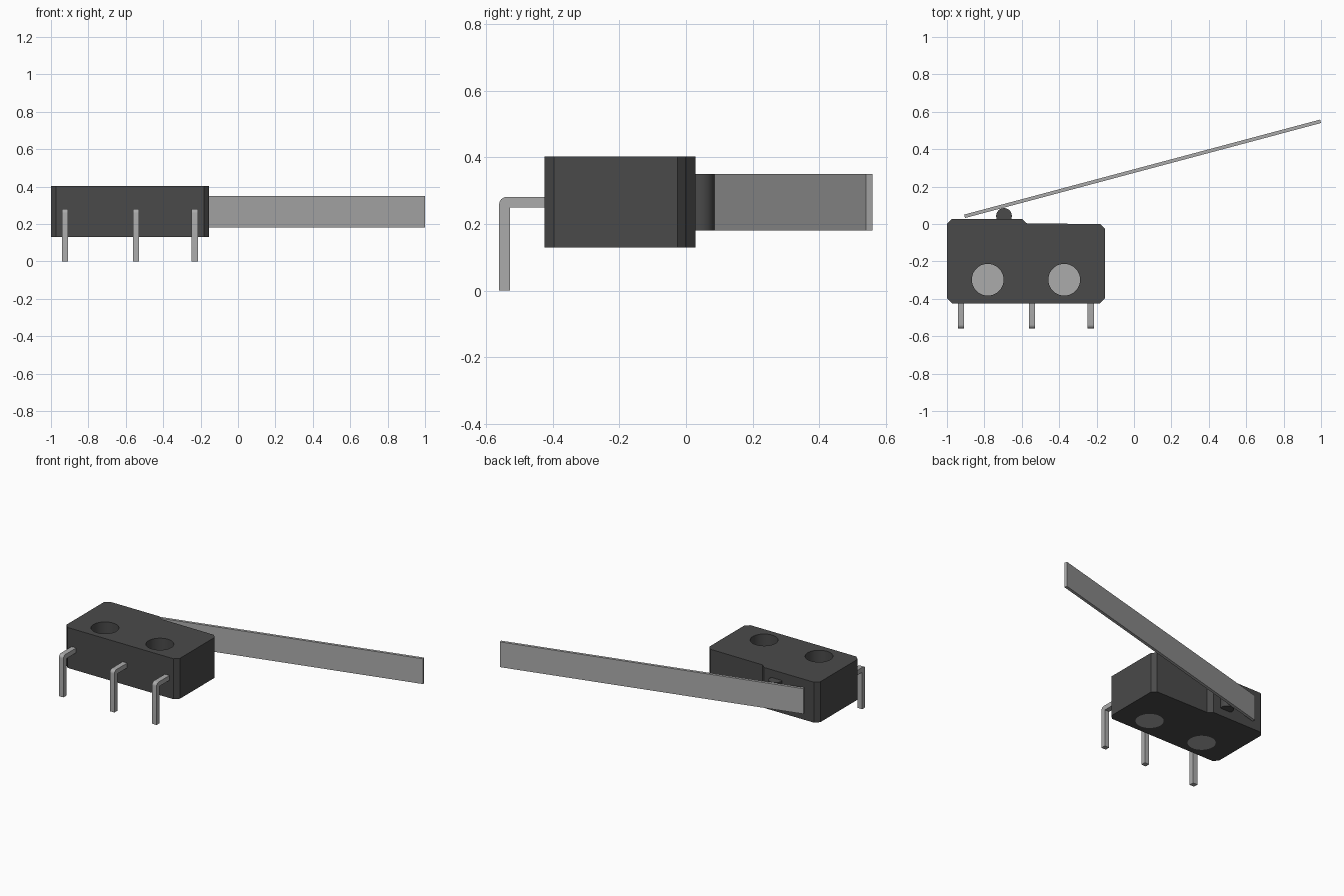
import bpy, bmesh, math
from mathutils import Vector

cube = bpy.data.objects.get("Cube")
if cube:
    bpy.data.objects.remove(cube, do_unlink=True)


def make_material(name, value):
    mat = bpy.data.materials.new(name)
    mat.use_nodes = True
    color = (value, value, value, 1)
    mat.diffuse_color = color
    mat.node_tree.nodes["Principled BSDF"].inputs["Base Color"].default_value = color
    return mat


dark = make_material("dark grey plastic", 0.068)
metal = make_material("light grey metal", 0.41)


def prism(name, points, axis, start, end, mat):
    """Extrude a closed 2D profile along x (points are y, z) or z (points are x, y)."""
    bm = bmesh.new()
    place = (lambda p: (start, p[0], p[1])) if axis == "x" else (lambda p: (p[0], p[1], start))
    face = bm.faces.new([bm.verts.new(place(p)) for p in points])
    move = Vector((end - start, 0, 0)) if axis == "x" else Vector((0, 0, end - start))
    ext = bmesh.ops.extrude_face_region(bm, geom=[face])
    bmesh.ops.translate(bm, vec=move, verts=[v for v in ext["geom"] if isinstance(v, bmesh.types.BMVert)])
    bmesh.ops.recalc_face_normals(bm, faces=bm.faces)
    mesh = bpy.data.meshes.new(name)
    bm.to_mesh(mesh)
    bm.free()
    mesh.materials.append(mat)
    obj = bpy.data.objects.new(name, mesh)
    bpy.context.collection.objects.link(obj)
    return obj


def circle(cx, cy, r, n=48):
    return [(cx + r * math.cos(2 * math.pi * i / n), cy + r * math.sin(2 * math.pi * i / n))
            for i in range(n)]


def activate(obj):
    bpy.ops.object.select_all(action="DESELECT")
    obj.select_set(True)
    bpy.context.view_layer.objects.active = obj


def smooth(obj):
    activate(obj)
    bpy.ops.object.shade_smooth_by_angle(angle=math.radians(30))


# Housing with chamfered corners and a raised step along the back
BOTTOM, TOP = 0.13, 0.402
housing = prism("housing", [
    (-0.972, -0.424), (-0.183, -0.424), (-0.155, -0.396), (-0.155, -0.026),
    (-0.181, 0.0), (-0.572, 0.003), (-0.6, 0.028), (-0.972, 0.028),
    (-1.0, 0.0), (-1.0, -0.396)], "z", BOTTOM, TOP, dark)

# Mounting holes, each closed by a thin metal disc at the underside
for side, x in (("right", -0.782), ("left", -0.373)):
    cutter = prism("hole_cutter", circle(x, -0.298, 0.085), "z", 0, 0.6, dark)
    cutter.hide_render = True
    mod = housing.modifiers.new("hole", "BOOLEAN")
    mod.operation, mod.solver, mod.object = "DIFFERENCE", "EXACT", cutter
    activate(housing)
    bpy.ops.object.modifier_apply(modifier=mod.name)
    bpy.data.objects.remove(cutter, do_unlink=True)
    smooth(prism(f"{side}_hole_disc", circle(x, -0.298, 0.085), "z", BOTTOM, BOTTOM + 0.008, metal))
smooth(housing)

# Round plunger under the lever
smooth(prism("plunger", circle(-0.695, 0.043, 0.042, 32), "z", 0.18, 0.35, dark))

# Long straight lever
a, b = Vector((-0.906, 0.041)), Vector((0.9975, 0.549))
d = (b - a).normalized()
n = Vector((-d.y, d.x)) * 0.0095
prism("lever", [a - n, b - n, b + n, a + n], "z", 0.18, 0.35, metal)

# Bent terminal pins with a rounded outer elbow
R = 0.022
elbow = [(-0.56 + R - R * math.cos(t), 0.281 - R + R * math.sin(t))
         for t in (math.pi / 2 * i / 6 for i in range(7))]
pin_profile = [(-0.528, 0), (-0.56, 0)] + elbow + [(-0.42, 0.281), (-0.42, 0.249), (-0.528, 0.249)]
for name, x in (("right_pin", -0.925), ("middle_pin", -0.545), ("left_pin", -0.231)):
    smooth(prism(name, pin_profile, "x", x - 0.017, x + 0.017, metal))
